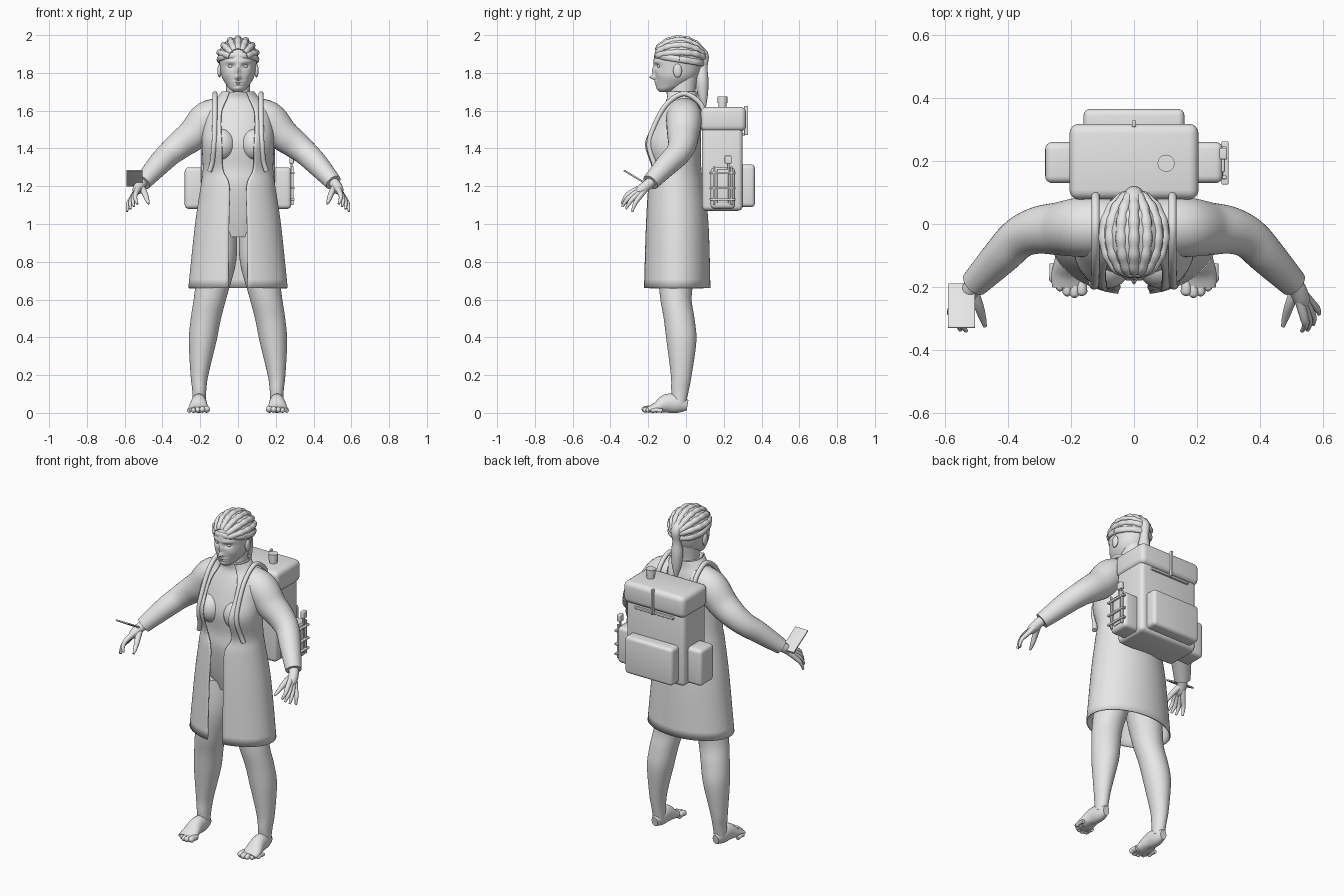
import bpy
import bmesh
from math import sin, cos, pi, exp, radians, asin
from mathutils import Vector, Matrix

default_cube = bpy.data.objects.get("Cube")
if default_cube:
    bpy.data.objects.remove(default_cube, do_unlink=True)

GREY = (0.8, 0.8, 0.8, 1)
clay = bpy.data.materials.new("light_grey")
clay.use_nodes = True
clay.diffuse_color = GREY
clay.node_tree.nodes["Principled BSDF"].inputs["Base Color"].default_value = GREY


def finish(name, bm, mirrored=False, angle=40):
    """Turn a bmesh into a smooth shaded object, optionally mirrored in x."""
    bmesh.ops.recalc_face_normals(bm, faces=bm.faces)
    mesh = bpy.data.meshes.new(name)
    bm.to_mesh(mesh)
    bm.free()
    mesh.materials.append(clay)
    mesh.shade_smooth()
    mesh.set_sharp_from_angle(angle=radians(angle))
    obj = bpy.data.objects.new(name, mesh)
    bpy.context.scene.collection.objects.link(obj)
    if mirrored:
        mod = obj.modifiers.new("mirror", "MIRROR")
        mod.use_mirror_merge = False
    return obj


def spline(points, steps):
    """Catmull-Rom interpolation of tuples of any length."""
    padded = [points[0], *points, points[-1]]
    result = []
    for p, q, r, s in zip(padded, padded[1:], padded[2:], padded[3:]):
        for k in range(steps):
            t = k / steps
            result.append([b + t / 2 * (c - a + t * (2 * a - 5 * b + 4 * c - d
                           + t * (3 * (b - c) + d - a)))
                           for a, b, c, d in zip(p, q, r, s)])
    return result + [list(points[-1])]


def skin(bm, rows, closed=True, caps=True):
    """Bridge rows of positions with quads."""
    rows = [[bm.verts.new(co) for co in row] for row in rows]
    count = len(rows[0])
    for low, high in zip(rows, rows[1:]):
        for i in range(count if closed else count - 1):
            j = (i + 1) % count
            bm.faces.new((low[i], low[j], high[j], high[i]))
    if caps:
        bm.faces.new(rows[0])
        bm.faces.new(rows[-1])


def loft(name, rings, sides=40, steps=5, mirrored=False, gaps=False, shape=None):
    """Horizontal elliptic rings: z, centre x, half width, front y, back y, gap."""
    rows = []
    for ring in spline(rings, steps):
        z, cx, rx, front, back = ring[:5]
        g = asin(ring[5] / rx) if gaps else 0
        row = []
        for i in range(sides):
            u = i / (sides - 1 if gaps else sides)
            a = -pi / 2 + g + u * (2 * pi - 2 * g)
            co = Vector((cx + rx * cos(a),
                         (front + back) / 2 + (back - front) / 2 * sin(a), z))
            row.append(shape(co) if shape else co)
        rows.append(row)
    bm = bmesh.new()
    skin(bm, rows, closed=not gaps, caps=not gaps)
    return finish(name, bm, mirrored)


def tube(bm, points, up=(0, 0, 1), sides=16, steps=5):
    """Sweep an ellipse; points are x, y, z, width and optional height."""
    path = spline(points, steps)
    rows = []
    for i, p in enumerate(path):
        before, after = path[max(i - 1, 0)], path[min(i + 1, len(path) - 1)]
        along = (Vector(after[:3]) - Vector(before[:3])).normalized()
        side = along.cross(Vector(up)).normalized()
        over = side.cross(along)
        angles = [2 * pi * k / sides for k in range(sides)]
        rows.append([Vector(p[:3]) + side * p[3] * cos(a) + over * p[-1] * sin(a)
                     for a in angles])
    skin(bm, rows)


def tube_part(name, points, mirrored=False, **options):
    bm = bmesh.new()
    tube(bm, points, **options)
    return finish(name, bm, mirrored, 60)


def ball(name, centre, size, mirrored=False):
    bm = bmesh.new()
    bmesh.ops.create_uvsphere(bm, u_segments=28, v_segments=18, radius=1,
                              matrix=Matrix.Translation(centre) @ Matrix.Diagonal((*size, 1)))
    return finish(name, bm, mirrored)


def box(name, low, high, bevel, mirrored=False, tilt=0):
    """Rounded box between two corners, tilted about x."""
    low, high = Vector(low), Vector(high)
    place = (Matrix.Translation((low + high) / 2) @ Matrix.Rotation(tilt, 4, "X")
             @ Matrix.Diagonal((*(high - low), 1)))
    bm = bmesh.new()
    bmesh.ops.create_cube(bm, size=1, matrix=place)
    bmesh.ops.bevel(bm, geom=bm.edges[:], offset=bevel, segments=4,
                    profile=0.5, affect="EDGES")
    return finish(name, bm, mirrored)


# Body under the coat
loft("torso", [(.93, 0, .12, -.12, .07), (1.05, 0, .19, -.15, .09), (1.2, 0, .175, -.175, .08),
               (1.3, 0, .165, -.17, .065), (1.42, 0, .175, -.18, .065), (1.52, 0, .175, -.155, .07),
               (1.6, 0, .16, -.125, .065), (1.66, 0, .105, -.1, .05), (1.7, 0, .075, -.105, .05)])
ball("bust", (.085, -.13, 1.42), (.075, .075, .085), True)
loft("leg", [(.05, .205, .034, -.07, 0), (.12, .205, .037, -.078, .015), (.2, .204, .047, -.08, .03),
             (.38, .187, .073, -.103, .055), (.5, .17, .08, -.118, .045), (.62, .145, .087, -.138, .03),
             (.8, .11, .1, -.15, .06), (.98, .1, .095, -.14, .08)], mirrored=True)

# Feet with toes
tube_part("foot", [(.205, .008, .04, .02, .028), (.205, -.04, .047, .036, .047),
                   (.207, -.1, .05, .042, .05), (.21, -.16, .027, .052, .027),
                   (.21, -.2, .017, .05, .016)], True, sides=24)
toes = bmesh.new()
for i in range(5):
    x, tip, r = .166 + i * .023, -.226 - .012 * i + .0055 * i * i, .017 - .0015 * i
    tube(toes, [(x, tip + .06, r, r), (x, tip + .025, r + .004, r), (x, tip + .008, r, r),
                (x, tip, r * .8, r * .4)], sides=12)
finish("toes", toes, True, 60)

# Long coat, open down the front
coat = loft("coat", [(.66, 0, .26, -.222, .126, .05), (1, 0, .224, -.212, .116, .047),
                     (1.2, 0, .194, -.2, .092, .045), (1.29, 0, .183, -.19, .078, .08),
                     (1.42, 0, .188, -.23, .075, .085), (1.52, 0, .184, -.19, .078, .09),
                     (1.6, 0, .17, -.145, .074, .085), (1.66, 0, .115, -.112, .06, .06),
                     (1.7, 0, .082, -.113, .058, .045)], sides=64, gaps=True)
shell = coat.modifiers.new("cloth", "SOLIDIFY")
shell.thickness = .007
shell.offset = 0

# Sleeves
tube_part("sleeve", [(.07, -.01, 1.58, .09), (.16, -.01, 1.555, .095), (.235, -.015, 1.475, .085),
                     (.305, -.02, 1.42, .075), (.365, -.045, 1.37, .066), (.42, -.1, 1.315, .06),
                     (.505, -.188, 1.22, .045)], True, sides=28)

# Hands: fingers fan out from the wrist and merge into a palm
hand = bmesh.new()
tube(hand, [(.485, -.165, 1.24, .027), (.515, -.2, 1.21, .028), (.533, -.24, 1.18, .026),
            (.54, -.265, 1.165, .012)], up=(1, 0, 0))
for i in range(4):
    t = i / 3
    wrist = Vector((.517, -.2 - .01 * t, 1.205))
    knuckle = Vector((.558 - .018 * t, -.245 - .05 * t, 1.145 + .02 * t))
    tip = Vector((.588 - .055 * t, -.285 - .055 * t - .07 * t * (1 - t), 1.066 + .04 * t))
    middle = (knuckle + tip) / 2 + Vector((.008, -.004, .004))
    tube(hand, [(*wrist, .017), (*knuckle, .014), (*middle, .011), (*tip, .006)],
         up=(1, 0, 0), sides=12)
tube(hand, [(.515, -.205, 1.2, .018), (.495, -.255, 1.165, .016), (.482, -.295, 1.13, .012),
            (.473, -.325, 1.108, .006)], up=(1, 0, 0), sides=12)
finish("hand", hand, True, 60)

# Head with sculpted face
loft("neck", [(1.62, 0, .07, -.09, .05), (1.7, 0, .064, -.085, .05), (1.8, 0, .066, -.08, .065)])
FEATURES = [(0, 1.776, .013, .012, .03), (0, 1.81, .011, .025, .014),
            (.038, 1.835, .02, .012, -.014), (.04, 1.859, .03, .008, .005),
            (0, 1.752, .022, .005, .008), (0, 1.739, .018, .005, .007),
            (0, 1.718, .02, .01, .005), (.055, 1.79, .02, .02, .004)]


def face(co):
    if co.y < -.07:
        co.y -= sum(amount * exp(-((abs(co.x) - x) / w) ** 2 - ((co.z - z) / h) ** 2)
                    for x, z, w, h, amount in FEATURES)
    return co


loft("head", [(1.7, 0, .025, -.14, -.08), (1.715, 0, .045, -.151, -.04), (1.74, 0, .064, -.158, .02),
              (1.78, 0, .086, -.162, .058), (1.83, 0, .095, -.168, .078), (1.88, 0, .098, -.17, .088),
              (1.93, 0, .09, -.153, .08), (1.97, 0, .06, -.11, .04), (1.985, 0, .02, -.06, -.01)],
     sides=96, steps=9, shape=face)
ball("eye", (.038, -.139, 1.835), (.014, .013, .011), True)
ball("ear", (.098, -.045, 1.812), (.011, .023, .036), True)

# Hair: cap, rolled hairline, swept strands and ponytail
MIDDLE = Vector((0, -.035, 1.875))
cap = bmesh.new()
bmesh.ops.create_uvsphere(cap, u_segments=40, v_segments=24, radius=1,
                          matrix=Matrix.Translation(MIDDLE) @ Matrix.Diagonal((.105, .133, .113, 1)))
below = [v for v in cap.verts if v.co.z < MIDDLE.z - .02 - .2 * (v.co.y - MIDDLE.y)]
bmesh.ops.delete(cap, geom=below, context="VERTS")
finish("hair_cap", cap)
tube_part("hairline_roll", [(.102 * cos(a), MIDDLE.y + .125 * sin(a), 1.872 - .02 * sin(a),
                             .011 + .002 * sin(9 * a), .018)
                            for a in [2 * pi * k / 24 for k in range(25)]], sides=10, steps=3)
strands = bmesh.new()
for k in range(-3, 4):
    roll = k * .42
    path = []
    for step in range(13):
        a = radians(-65 + 12 * step)
        path.append((.1 * sin(roll) * cos(a), MIDDLE.y + .128 * sin(a),
                     MIDDLE.z + .106 * cos(roll) * cos(a), .016 + .003 * (step % 2)))
    tube(strands, path, up=(cos(roll), 0, -sin(roll)), sides=10, steps=3)
finish("hair_strands", strands, angle=60)
tube_part("ponytail", [(0, .06, 1.93, .025), (0, .088, 1.89, .032), (0, .09, 1.83, .024),
                       (0, .085, 1.76, .034), (0, .09, 1.68, .026), (0, .098, 1.61, .006)],
          up=(1, 0, 0))

# Backpack
box("pack_body", (-.195, .085, 1.07), (.195, .3, 1.53), .025)
box("pack_lid", (-.205, .078, 1.49), (.205, .318, 1.62), .03)
box("back_pocket", (-.16, .27, 1.09), (.16, .365, 1.315), .02)
box("side_pocket", (.17, .13, 1.08), (.282, .26, 1.3), .022, True)
box("lid_buckle_strap", (-.007, .308, 1.47), (.007, .329, 1.625), .004)
box("lid_edge_strap", (-.13, .295, 1.468), (.13, .312, 1.482), .004)
tube_part("shoulder_strap", [(.122, .1, 1.58, .013), (.122, .07, 1.645, .013), (.122, -.015, 1.69, .013),
                             (.122, -.11, 1.625, .013), (.124, -.18, 1.49, .013), (.128, -.195, 1.41, .013),
                             (.136, -.172, 1.33, .013), (.15, -.16, 1.28, .013)],
          True, up=(1, 0, 0))
bottle = bmesh.new()
for radius, low, high in ((.022, 1.6, 1.65), (.027, 1.64, 1.675)):
    bmesh.ops.create_cone(bottle, cap_ends=True, segments=28, radius1=radius, radius2=radius,
                          depth=high - low, matrix=Matrix.Translation((.102, .193, (low + high) / 2)))
finish("bottle_cap", bottle)

# Gear rack on the left pocket
for y in (.148, .24):
    box("rack_post", (.28, y - .006, 1.1), (.294, y + .006, 1.305), .004)
for z in (1.13, 1.19, 1.27):
    box("rack_bar", (.278, .125, z - .006), (.3, .262, z + .006), .004)
box("rack_plate", (.275, .165, 1.11), (.288, .225, 1.29), .004)
box("rack_clip", (.272, .205, 1.32), (.296, .242, 1.362), .005)
box("rack_clip_stem", (.279, .218, 1.26), (.289, .23, 1.33), .003)

# Tablet over the right hand
box("tablet", (-.591, -.341, 1.238), (-.505, -.179, 1.247), .003, tilt=radians(-31))
